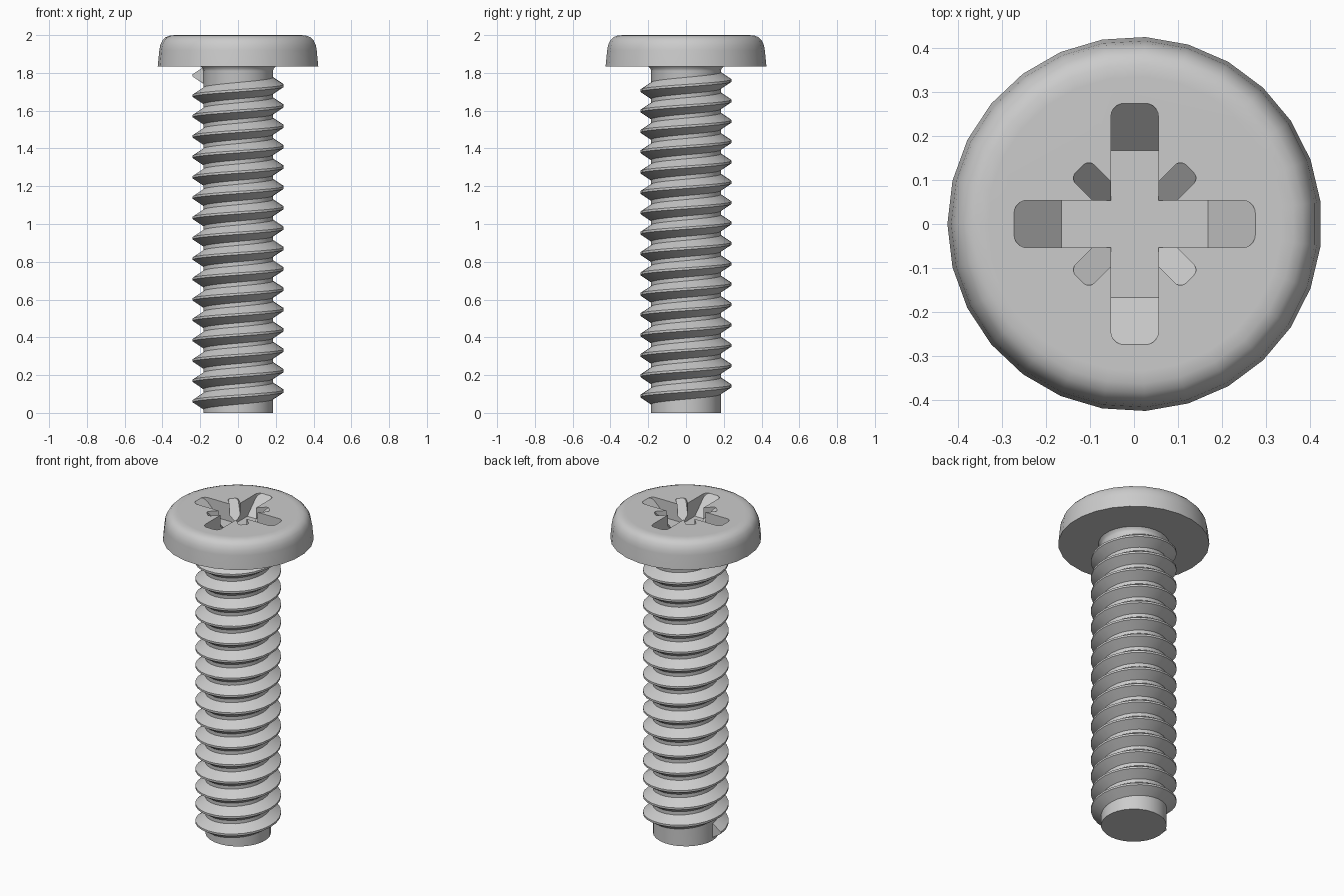
import bpy, bmesh, math
from mathutils import Vector, Matrix

cube = bpy.data.objects.get("Cube")
if cube:
    bpy.data.objects.remove(cube, do_unlink=True)

SIDES = 27
AXIS_X = 0.0015  # odd side count: the axis sits just off the middle of the width
STEEL = bpy.data.materials.new("grey steel")
STEEL.use_nodes = True
STEEL.diffuse_color = (0.6, 0.6, 0.6, 1)
STEEL.node_tree.nodes["Principled BSDF"].inputs["Base Color"].default_value = STEEL.diffuse_color


def finish(name, bm):
    bmesh.ops.recalc_face_normals(bm, faces=bm.faces)
    bmesh.ops.translate(bm, verts=bm.verts, vec=(AXIS_X, 0, 0))
    mesh = bpy.data.meshes.new(name)
    bm.to_mesh(mesh)
    bm.free()
    mesh.materials.append(STEEL)
    obj = bpy.data.objects.new(name, mesh)
    bpy.context.collection.objects.link(obj)
    return obj


def select(obj):
    bpy.ops.object.select_all(action='DESELECT')
    obj.select_set(True)
    bpy.context.view_layer.objects.active = obj


def smooth(obj, degrees):
    select(obj)
    bpy.ops.object.shade_smooth_by_angle(angle=math.radians(degrees))


def bridge(bm, a, b):
    for i in range(len(a)):
        j = (i + 1) % len(a)
        bm.faces.new((a[i], a[j], b[j], b[i]))


def lathe(name, profile):
    """Closed solid of revolution from (radius, height) points."""
    bm = bmesh.new()
    angles = [math.pi + math.tau * i / SIDES for i in range(SIDES)]
    rings = [[bm.verts.new((r * math.cos(a), r * math.sin(a), z)) for a in angles]
             for r, z in profile]
    for lower, upper in zip(rings, rings[1:]):
        bridge(bm, lower, upper)
    bm.faces.new(rings[0])
    bm.faces.new(rings[-1])
    return finish(name, bm)


def slot_cutter(reach, half, corner, depth, slope, angle):
    """Rounded bar through the centre whose ends slope down to a flat floor."""
    bm = bmesh.new()
    outline = []
    for k, (sx, sy) in enumerate(((1, 1), (-1, 1), (-1, -1), (1, -1))):
        for step in range(6):
            t = math.pi / 2 * (k + step / 5)
            outline.append((sx * (reach - corner) + corner * math.cos(t),
                            sy * (half - corner) + corner * math.sin(t)))
    top = [bm.verts.new((x, y, 2.1)) for x, y in outline]
    low = [bm.verts.new((x, y, 2 - depth)) for x, y in outline]
    bridge(bm, low, top)
    bm.faces.new(top)
    bm.faces.new(low)
    for side in (1, -1):
        cut = bmesh.ops.bisect_plane(
            bm, geom=bm.verts[:] + bm.edges[:] + bm.faces[:],
            plane_co=(side * reach, 0, 2),
            plane_no=Vector((side * slope, 0, -1)), clear_outer=True)
        edges = [e for e in cut["geom_cut"] if isinstance(e, bmesh.types.BMEdge)]
        bmesh.ops.holes_fill(bm, edges=edges, sides=0)
    bm.transform(Matrix.Rotation(angle, 4, 'Z'))
    cutter = finish("recess_cutter", bm)
    cutter.hide_render = True
    return cutter


# Pan head with a rounded upper rim
head = lathe("head", [(0.4265, 1.834), (0.418, 1.92), (0.413, 1.947), (0.402, 1.971),
                      (0.386, 1.988), (0.364, 1.997), (0.335, 2.0)])

# Cross recess with four small diagonal slots
for quarter in range(4):
    if quarter % 2 == 0:
        cutter = slot_cutter(0.275, 0.054, 0.03, 0.108, 1.0, quarter * math.pi / 4)
    else:
        cutter = slot_cutter(0.178, 0.03, 0.018, 0.106, 1.0, quarter * math.pi / 4)
    cut = head.modifiers.new("recess", 'BOOLEAN')
    cut.operation = 'DIFFERENCE'
    cut.solver = 'EXACT'
    cut.object = cutter
    select(head)
    bpy.ops.object.modifier_apply(modifier=cut.name)
    bpy.data.objects.remove(cutter, do_unlink=True)
smooth(head, 30)
weighted = head.modifiers.new("even_top", 'WEIGHTED_NORMAL')
weighted.keep_sharp = True

# Shank with a small fillet under the head
shank = lathe("shank", [(0.185, 0), (0.185, 1.81), (0.188, 1.822), (0.198, 1.832), (0.205, 1.84)])
smooth(shank, 35)

# Right-hand thread: a ridge section swept up a helix
TURNS, PITCH, START = 16, 0.1078, 0.062
section = [(0.178, -0.048), (0.242, -0.006), (0.242, 0.006), (0.178, 0.048)]
bm = bmesh.new()
rings = []
for i in range(TURNS * SIDES + 1):
    a = math.pi + math.tau * i / SIDES
    z = START + PITCH * i / SIDES
    rings.append([bm.verts.new((r * math.cos(a), r * math.sin(a), z + h)) for r, h in section])
for lower, upper in zip(rings, rings[1:]):
    bridge(bm, lower, upper)
bm.faces.new(rings[0])
bm.faces.new(rings[-1])
thread = finish("thread", bm)
smooth(thread, 30)
